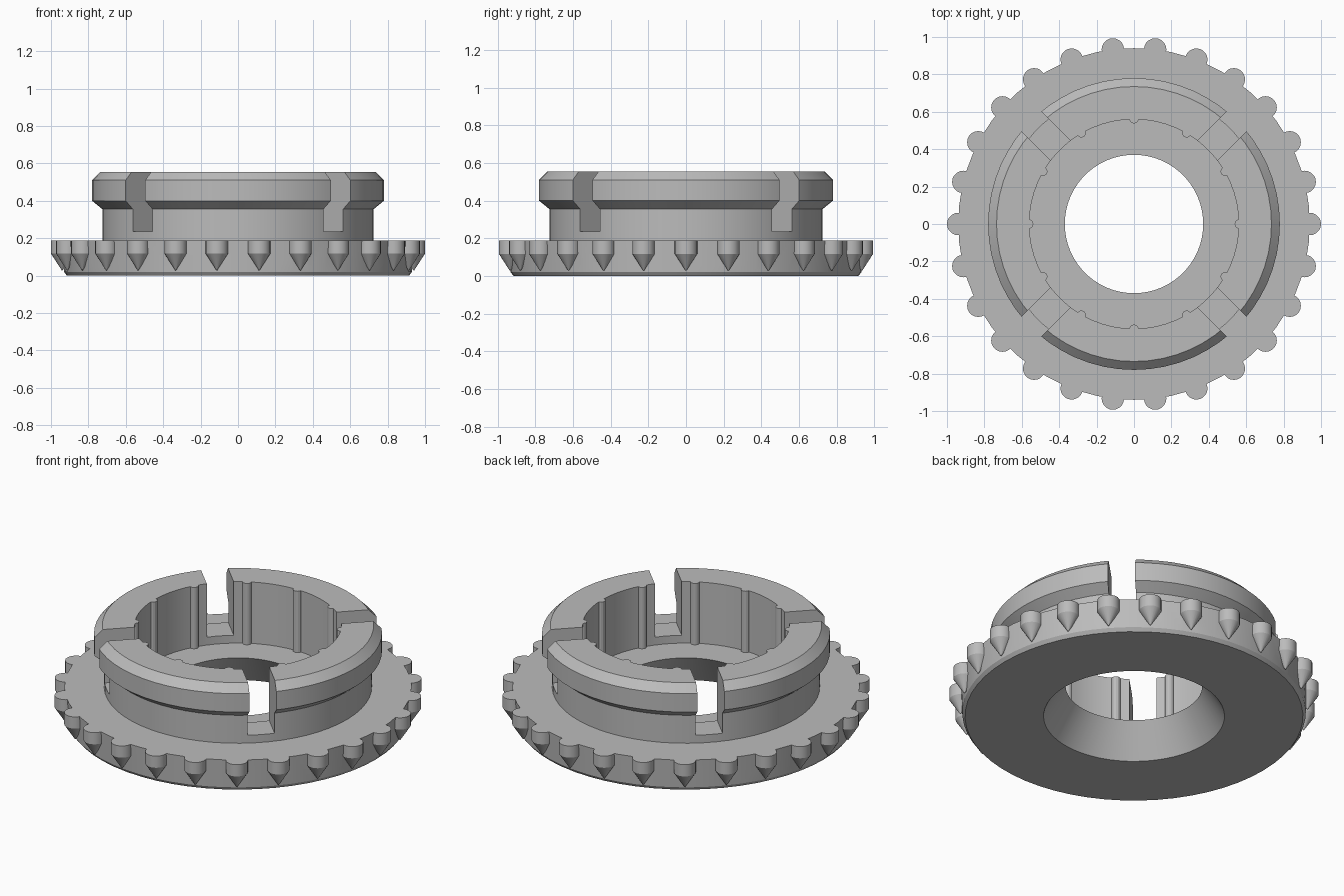
import bpy, bmesh
from math import sin, cos, pi, radians

cube = bpy.data.objects.get("Cube")
if cube:
    bpy.data.objects.remove(cube, do_unlink=True)

grey = bpy.data.materials.new("plain grey")
grey.use_nodes = True
GREY = (0.5, 0.5, 0.5, 1)
grey.diffuse_color = GREY
grey.node_tree.nodes["Principled BSDF"].inputs["Base Color"].default_value = GREY


def add_object(name, bm):
    bmesh.ops.recalc_face_normals(bm, faces=bm.faces)
    mesh = bpy.data.meshes.new(name)
    bm.to_mesh(mesh)
    bm.free()
    mesh.materials.append(grey)
    ob = bpy.data.objects.new(name, mesh)
    bpy.context.collection.objects.link(ob)
    return ob


def revolve(bm, profile, segments, centre=(0, 0), closed=True):
    """Spin a profile of (radius, z) points about a vertical axis."""
    rings = []
    for r, z in profile:
        angles = [2 * pi * i / segments for i in range(segments)]
        rings.append([bm.verts.new((centre[0] + r * cos(a), centre[1] + r * sin(a), z))
                      for a in angles])
    pairs = list(zip(rings, rings[1:]))
    if closed:
        pairs.append((rings[-1], rings[0]))
    else:
        bm.faces.new(rings[0])
        bm.faces.new(rings[-1])
    for low, high in pairs:
        for i in range(segments):
            j = (i + 1) % segments
            bm.faces.new((low[i], low[j], high[j], high[i]))


def around(name, count, radius, profile, segments):
    """Equal turned pieces spaced evenly on a circle."""
    bm = bmesh.new()
    for i in range(count):
        a = 2 * pi * i / count
        revolve(bm, profile, segments, (radius * cos(a), radius * sin(a)), closed=False)
    return add_object(name, bm)


def combine(target, tool, operation):
    mod = target.modifiers.new(operation.lower(), "BOOLEAN")
    mod.operation, mod.solver, mod.object = operation, "EXACT", tool
    bpy.context.view_layer.objects.active = target
    bpy.ops.object.modifier_apply(modifier=mod.name)
    bpy.data.objects.remove(tool, do_unlink=True)


def smooth(ob):
    bpy.ops.object.select_all(action="DESELECT")
    ob.select_set(True)
    bpy.context.view_layer.objects.active = ob
    bpy.ops.object.shade_smooth_by_angle(angle=radians(20))


BASE_TOP, RING_TOP = 0.188, 0.555

# Base disc with a flared centre hole and bevelled lower edge
bm = bmesh.new()
revolve(bm, [(0.49, 0), (0.915, 0), (0.93, 0.02), (0.94, BASE_TOP), (0.37, BASE_TOP)], 60)
base = add_object("base_disc", bm)

# Grip knobs with pointed lower ends
knobs = around("grip_knobs", 26, 0.94,
               [(0.002, 0.028), (0.06, 0.118), (0.06, BASE_TOP)], 20)
combine(base, knobs, "UNION")

# Upper collar with a chamfered lip
bm = bmesh.new()
revolve(bm, [(0.56, 0.16), (0.725, 0.16), (0.725, 0.355), (0.78, 0.4),
             (0.78, 0.51), (0.735, RING_TOP), (0.56, RING_TOP)], 60)
collar = add_object("slotted_collar", bm)

# Small round ribs on the inside wall
ribs = around("inner_ribs", 12, 0.563, [(0.025, 0.16), (0.025, RING_TOP)], 14)
combine(collar, ribs, "UNION")

# Diagonal slots dividing the lip into four
for turn in (45, 135):
    bm = bmesh.new()
    bmesh.ops.create_cube(bm, size=1)
    bmesh.ops.scale(bm, vec=(2, 0.148, 0.6), verts=bm.verts)
    bmesh.ops.translate(bm, vec=(0, 0, 0.235 + 0.3), verts=bm.verts)
    cutter = add_object("slot_cutter", bm)
    cutter.rotation_euler.z = radians(turn)
    cutter.hide_render = True
    bpy.context.view_layer.update()
    combine(collar, cutter, "DIFFERENCE")

for part in (base, collar):
    smooth(part)
